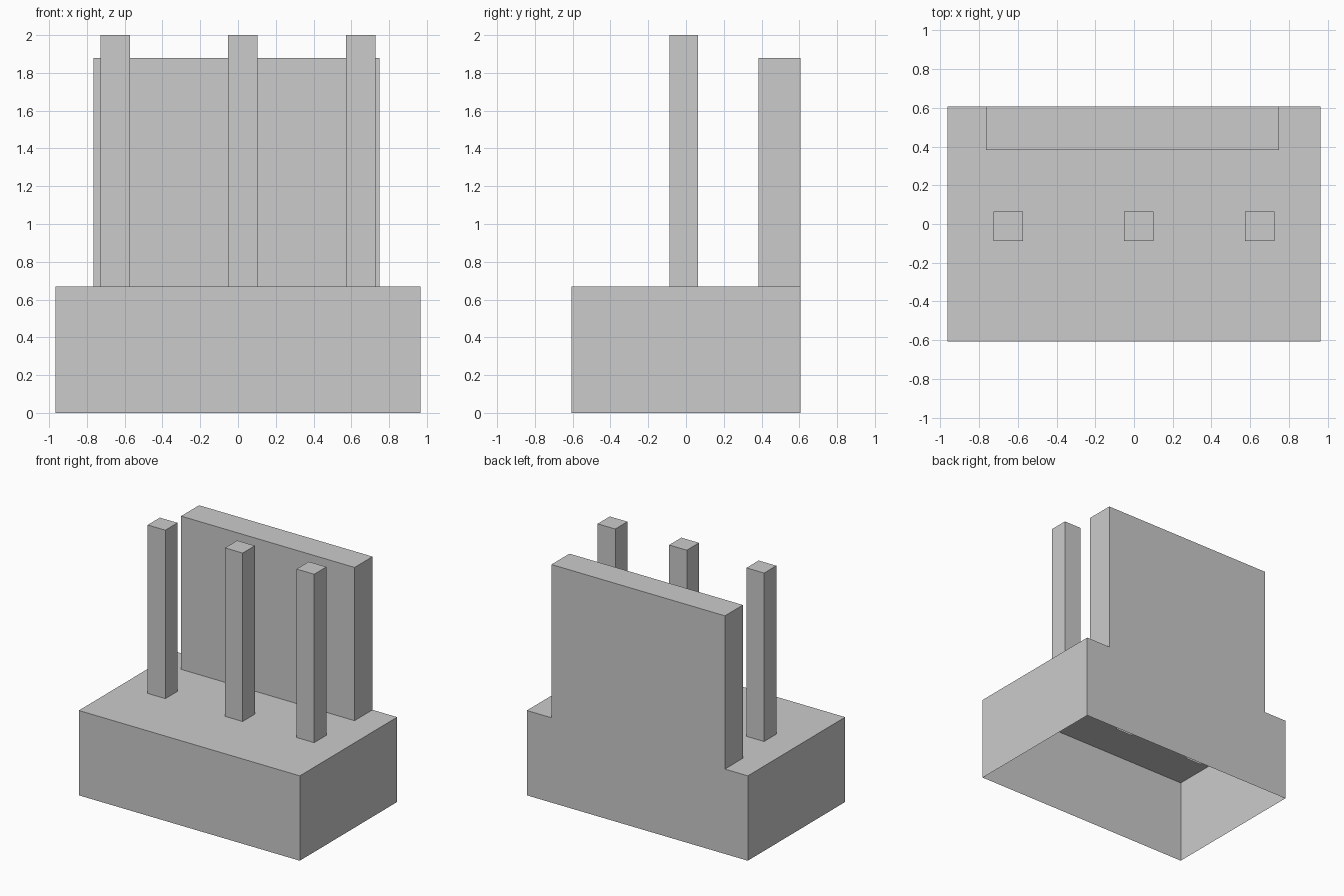
import bpy, bmesh
from mathutils import Vector

if "Cube" in bpy.data.objects:
    bpy.data.objects.remove(bpy.data.objects["Cube"])


def open_box(bm, lo, hi):
    """Box between two corners with its bottom face left open."""
    lo, hi = Vector(lo), Vector(hi)
    verts = bmesh.ops.create_cube(bm, size=1)["verts"]
    for v in verts:
        v.co = [(lo[i] + hi[i]) / 2 + v.co[i] * (hi[i] - lo[i]) for i in range(3)]
    bm.normal_update()
    bottom = [f for f in bm.faces if f.normal.z < -0.9]
    bmesh.ops.delete(bm, geom=bottom, context='FACES_ONLY')


def finish(bm, name):
    bm.normal_update()
    mesh = bpy.data.meshes.new(name)
    bm.to_mesh(mesh)
    bm.free()
    obj = bpy.data.objects.new(name, mesh)
    bpy.context.collection.objects.link(obj)
    return obj


# Housing: hollow base, with the back wall extruded from a cut of its top
BASE_TOP, WALL_TOP = 0.67, 1.88
WALL_L, WALL_R, WALL_FRONT = -0.765, 0.75, 0.383
bm = bmesh.new()
open_box(bm, (-0.965, -0.607, 0), (0.965, 0.607, BASE_TOP))
for co, no in (((WALL_L, 0, 0), (1, 0, 0)),
               ((WALL_R, 0, 0), (1, 0, 0)),
               ((0, WALL_FRONT, 0), (0, 1, 0))):
    bmesh.ops.bisect_plane(bm, geom=bm.verts[:] + bm.edges[:] + bm.faces[:],
                           plane_co=co, plane_no=no)
bm.normal_update()
strip = []
for f in bm.faces:
    c = f.calc_center_median()
    if f.normal.z > 0.9 and WALL_L < c.x < WALL_R and c.y > WALL_FRONT:
        strip.append(f)
raised = bmesh.ops.extrude_face_region(bm, geom=strip)["geom"]
bmesh.ops.delete(bm, geom=[f for f in strip if f.is_valid], context='FACES')
for v in raised:
    if isinstance(v, bmesh.types.BMVert):
        v.co.z = WALL_TOP
bmesh.ops.recalc_face_normals(bm, faces=bm.faces[:])
# Merge the coplanar pieces left by the cuts
bmesh.ops.dissolve_limit(bm, angle_limit=0.01, verts=bm.verts[:], edges=bm.edges[:])
finish(bm, "housing")

# Pins: square posts that pass through the base top
for name, x in (("left_pin", -0.65), ("middle_pin", 0.025), ("right_pin", 0.65)):
    bm = bmesh.new()
    open_box(bm, (x - 0.077, -0.088, 0.51), (x + 0.077, 0.064, 2.0))
    finish(bm, name)
